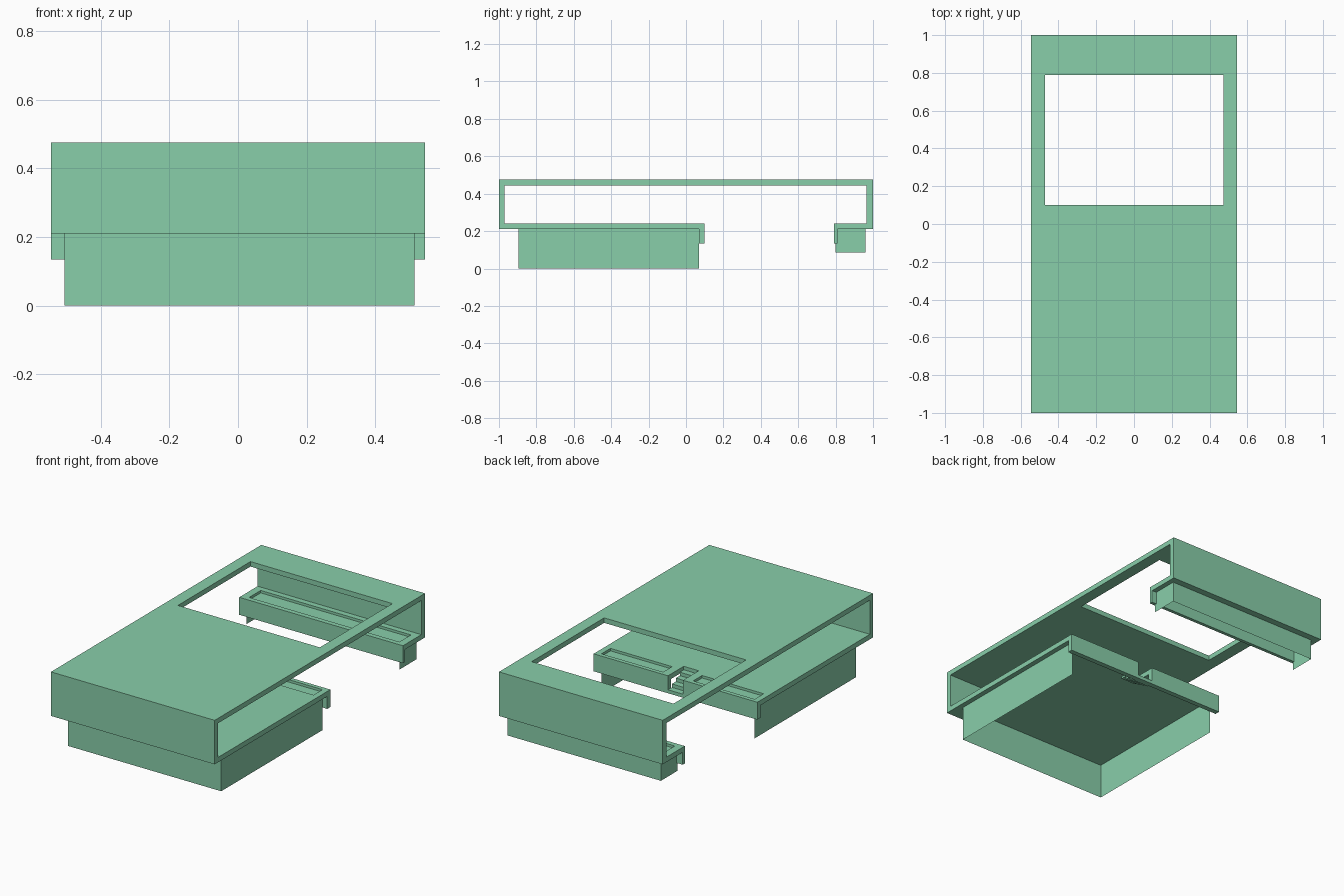
import bpy, bmesh

if "Cube" in bpy.data.objects:
    bpy.data.objects.remove(bpy.data.objects["Cube"])

W = 0.545                      # half width of the shell
FLOOR, UNDER, LIP = 0.24, 0.21, 0.135
PX0, PX1 = -0.505, 0.515       # skirt side positions


def finish(name, bm):
    bmesh.ops.recalc_face_normals(bm, faces=bm.faces)
    me = bpy.data.meshes.new(name)
    bm.to_mesh(me)
    bm.free()
    ob = bpy.data.objects.new(name, me)
    bpy.context.collection.objects.link(ob)
    mat = bpy.data.materials.get("green") or bpy.data.materials.new("green")
    mat.diffuse_color = (0.25, 0.62, 0.40, 1)
    mat.use_nodes = True
    mat.node_tree.nodes["Principled BSDF"].inputs["Base Color"].default_value = mat.diffuse_color
    me.materials.append(mat)
    return ob


def extrude_x(name, profile, x0, x1):
    bm = bmesh.new()
    face = bm.faces.new([bm.verts.new((x0, y, z)) for y, z in profile])
    ext = bmesh.ops.extrude_face_region(bm, geom=[face])["geom"]
    moved = [v for v in ext if isinstance(v, bmesh.types.BMVert)]
    bmesh.ops.translate(bm, vec=(x1 - x0, 0, 0), verts=moved)
    return finish(name, bm)


def box(name, x0, x1, y0, y1, z0, z1):
    return extrude_x(name, [(y0, z0), (y1, z0), (y1, z1), (y0, z1)], x0, x1)


def cut(target, *dims):
    cutter = box("cutter", *dims)
    cutter.hide_render = True
    mod = target.modifiers.new("cut", "BOOLEAN")
    mod.operation, mod.solver, mod.object = "DIFFERENCE", "EXACT", cutter
    bpy.context.view_layer.objects.active = target
    bpy.ops.object.modifier_apply(modifier=mod.name)
    bpy.data.objects.remove(cutter)


def skirt(name, path, z0, z1):
    # thin sheet following an open path in plan
    bm = bmesh.new()
    cols = [(bm.verts.new((x, y, z0)), bm.verts.new((x, y, z1))) for x, y in path]
    for (a, b), (c, d) in zip(cols, cols[1:]):
        bm.faces.new((a, c, d, b))
    return finish(name, bm)


# Wrapped shell: roof, end walls, two floors with hanging lips
shell = extrude_x("shell", [
    (0.10, LIP), (0.10, FLOOR), (-0.97, FLOOR), (-0.97, 0.445),
    (0.965, 0.445), (0.965, FLOOR), (0.79, FLOOR), (0.79, LIP),
    (0.81, LIP), (0.81, UNDER), (1, UNDER), (1, 0.475),
    (-1, 0.475), (-1, UNDER), (0.07, UNDER), (0.07, LIP)], -W, W)

# Roof opening
cut(shell, -0.47, 0.475, 0.10, 0.79, 0.40, 0.55)
# Stair gap
cut(shell, -0.05, 0.05, -0.05, 0.2, 0.05, 0.3)
# Shallow troughs in the floors
for x0, x1 in ((-0.51, -0.10), (0.10, 0.51)):
    cut(shell, x0, x1, -0.01, 0.075, FLOOR - 0.015, 0.3)
cut(shell, -0.5, 0.5, 0.82, 0.93, FLOOR - 0.015, 0.3)

# Steps going down through the gap
N = 4
run, rise = 0.15 / N, (FLOOR - LIP) / (N + 1)
for i in range(N):
    top = FLOOR - rise * (i + 1)
    y = -0.05 + run * i
    box(f"step_{i + 1}", -0.05, 0.05, y, y + run, top - rise, top)

# Sheet skirts under each floor
skirt("front_skirt", [(PX0, 0.07), (PX0, -0.895), (PX1, -0.895), (PX1, 0.07)], 0, UNDER)
skirt("back_skirt", [(PX0, 0.80), (PX0, 0.96), (PX1, 0.96), (PX1, 0.80)], 0.085, UNDER)
